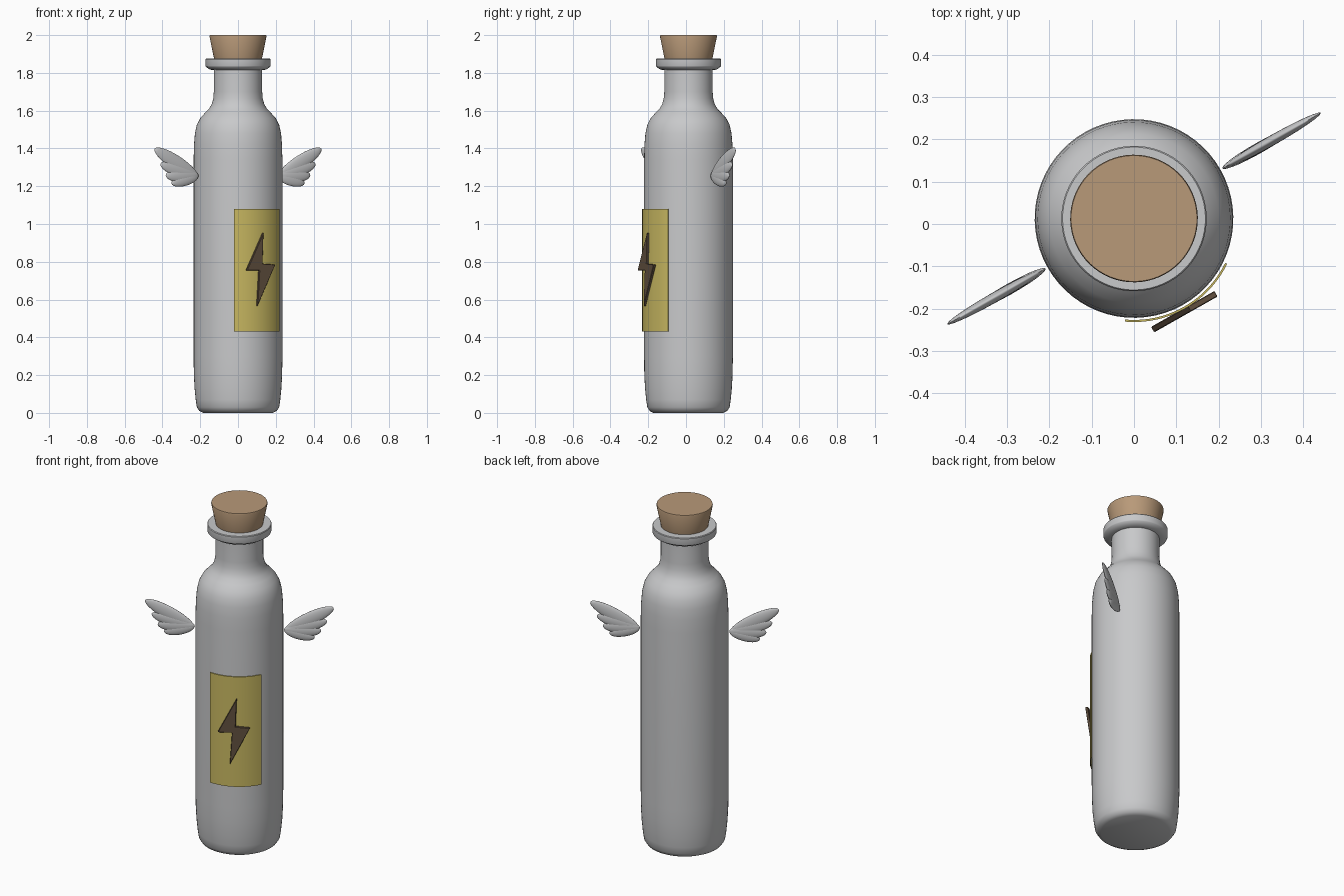
import bpy, bmesh, math
from mathutils import Matrix, Vector

cube = bpy.data.objects.get("Cube")
if cube:
    bpy.data.objects.remove(cube, do_unlink=True)

# Everything is built facing -y, then turned and placed by this matrix
PLACE = Matrix.Translation((0, 0.013, 0)) @ Matrix.Rotation(math.radians(29.5), 4, 'Z')


def material(name, rgb):
    m = bpy.data.materials.new(name)
    m.use_nodes = True
    m.diffuse_color = (*rgb, 1)
    m.node_tree.nodes["Principled BSDF"].inputs["Base Color"].default_value = (*rgb, 1)
    return m


glass = material("pale grey", (0.58, 0.585, 0.595))
cork_mat = material("cork brown", (0.48, 0.32, 0.19))
paper = material("label yellow", (0.58, 0.48, 0.12))
ink = material("dark brown", (0.12, 0.08, 0.05))


def finish(name, bm, mat, angle=35, turn=0):
    """Turn a bmesh into a placed, shaded object."""
    bmesh.ops.recalc_face_normals(bm, faces=bm.faces)
    mesh = bpy.data.meshes.new(name)
    bm.to_mesh(mesh)
    bm.free()
    mesh.transform(PLACE @ Matrix.Rotation(turn, 4, 'Z'))
    mesh.materials.append(mat)
    ob = bpy.data.objects.new(name, mesh)
    bpy.context.collection.objects.link(ob)
    bpy.ops.object.select_all(action='DESELECT')
    ob.select_set(True)
    bpy.context.view_layer.objects.active = ob
    bpy.ops.object.shade_smooth_by_angle(angle=math.radians(angle))
    return ob


def lathe(name, profile, mat, steps=64):
    """Revolve (radius, height) points and cap both ends."""
    bm = bmesh.new()
    rings = []
    for r, z in profile:
        rings.append([bm.verts.new((r * math.cos(a), r * math.sin(a), z))
                      for a in (math.tau * i / steps for i in range(steps))])
    for low, high in zip(rings, rings[1:]):
        for i in range(steps):
            j = (i + 1) % steps
            bm.faces.new((low[i], low[j], high[j], high[i]))
    bm.faces.new(rings[0])
    bm.faces.new(rings[-1])
    return finish(name, bm, mat)


# Bottle body with shoulder and neck
lathe("bottle", [(0.185, 0), (0.205, 0.01), (0.218, 0.03), (0.224, 0.07), (0.23, 0.13),
                 (0.234, 0.21), (0.235, 0.3), (0.235, 1.34), (0.233, 1.42),
                 (0.228, 1.48), (0.218, 1.525), (0.2, 1.56), (0.175, 1.588),
                 (0.153, 1.61), (0.139, 1.635), (0.131, 1.665), (0.128, 1.7),
                 (0.128, 1.84)], glass)

# Rim and cork
lathe("bottle_rim", [(0.125, 1.815), (0.148, 1.817), (0.17, 1.832), (0.172, 1.837),
                     (0.172, 1.872), (0.169, 1.876), (0.125, 1.876)], glass)
lathe("cork", [(0.122, 1.85), (0.127, 1.876), (0.151, 1.994), (0.149, 2.0)], cork_mat)

# Curved label wrapped round the front
bm = bmesh.new()
half, steps = math.radians(34.5), 20
strips = []
for i in range(steps + 1):
    a = -math.pi / 2 - half + 2 * half * i / steps
    strips.append([bm.verts.new((r * math.cos(a), r * math.sin(a), z))
                   for r, z in ((0.24, 0.43), (0.245, 0.43), (0.245, 1.08), (0.24, 1.08))])
for a, b in zip(strips, strips[1:]):
    for k in range(4):
        n = (k + 1) % 4
        bm.faces.new((a[k], a[n], b[n], b[k]))
bm.faces.new(strips[0])
bm.faces.new(strips[-1])
finish("label", bm, paper)

# Flat lightning bolt in front of the label
bm = bmesh.new()
bolt = [(0.01, 0.955), (0.004, 0.79), (0.082, 0.785),
        (-0.027, 0.565), (-0.015, 0.754), (-0.092, 0.754)]
face = bm.faces.new([bm.verts.new((x, -0.243, z)) for x, z in bolt])
ext = bmesh.ops.extrude_face_region(bm, geom=[face])
bmesh.ops.translate(bm, vec=(0, -0.015, 0),
                    verts=[v for v in ext["geom"] if isinstance(v, bmesh.types.BMVert)])
bmesh.ops.bevel(bm, geom=bm.edges[:], offset=0.002, segments=1, affect='EDGES')
finish("lightning_bolt", bm, ink, 20)


def feather(bm, root, tip, width, depth):
    """A flattened ellipsoid from root to tip in the xz plane."""
    root, tip = Vector((root[0], 0, root[1])), Vector((tip[0], 0, tip[1]))
    along = tip - root
    pose = (Matrix.Translation((root + tip) / 2)
            @ Matrix.Rotation(-math.atan2(along.z, along.x), 4, 'Y')
            @ Matrix.Diagonal((along.length / 2, depth, width, 1)))
    bmesh.ops.create_uvsphere(bm, u_segments=24, v_segments=14, radius=1, matrix=pose)


# Wings of four overlapping feathers, one on each side
for name, turn in (("left_wing", 0), ("right_wing", math.pi)):
    bm = bmesh.new()
    feather(bm, (0.245, 1.25), (0.507, 1.398), 0.039, 0.012)
    feather(bm, (0.242, 1.25), (0.472, 1.318), 0.037, 0.0125)
    feather(bm, (0.24, 1.255), (0.44, 1.258), 0.037, 0.013)
    feather(bm, (0.242, 1.255), (0.405, 1.215), 0.033, 0.0125)
    finish(name, bm, glass, 60, turn)
